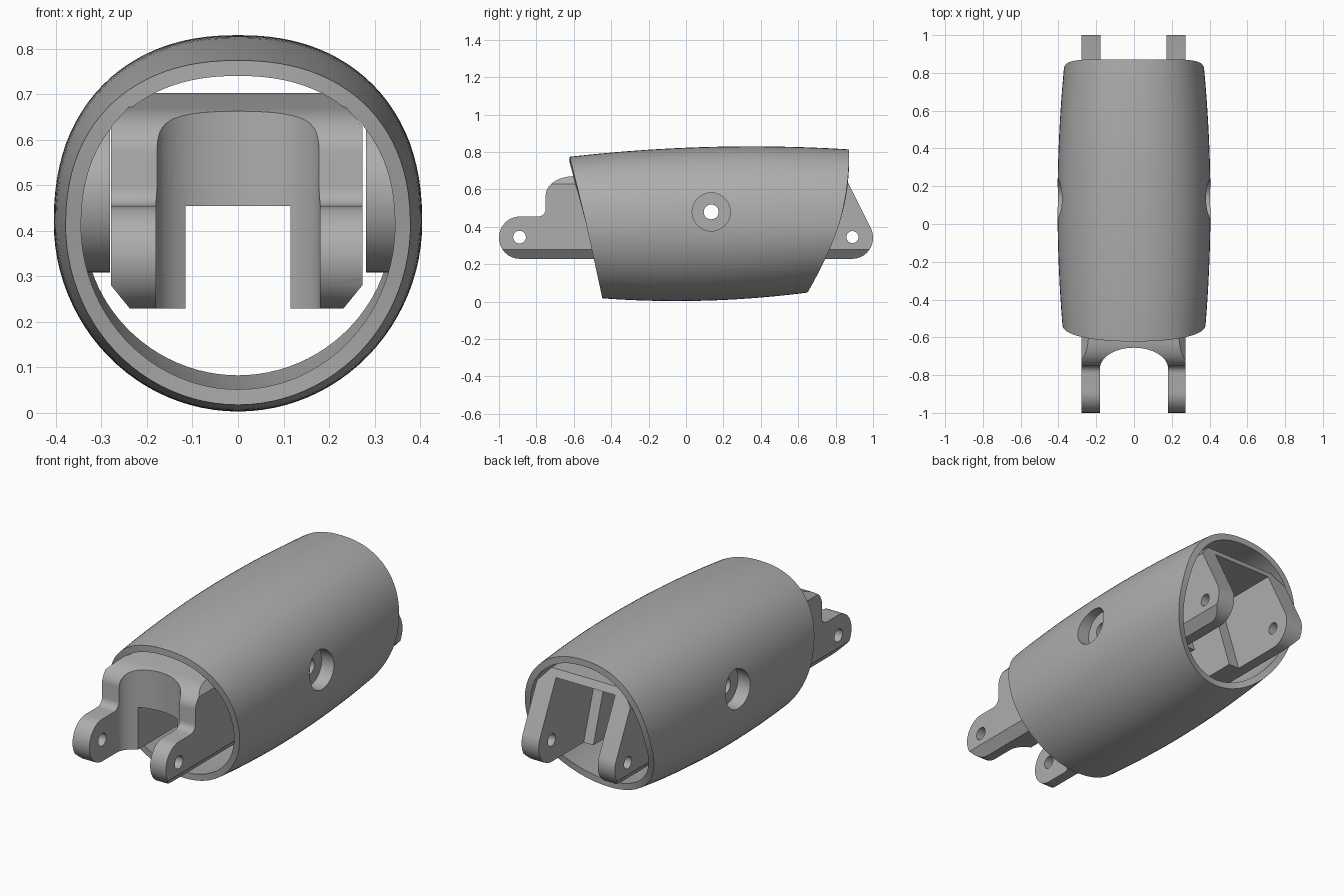
import bpy, bmesh
from math import sin, cos, pi, radians
from mathutils import Matrix

if "Cube" in bpy.data.objects:
    bpy.data.objects.remove(bpy.data.objects["Cube"])

grey = bpy.data.materials.new("plain_grey")
grey.use_nodes = True
grey.diffuse_color = (0.42, 0.42, 0.42, 1)
grey.node_tree.nodes["Principled BSDF"].inputs["Base Color"].default_value = grey.diffuse_color


def finish(name, bm):
    bmesh.ops.recalc_face_normals(bm, faces=bm.faces)
    mesh = bpy.data.meshes.new(name)
    bm.to_mesh(mesh)
    bm.free()
    mesh.materials.append(grey)
    obj = bpy.data.objects.new(name, mesh)
    bpy.context.collection.objects.link(obj)
    return obj


def prism(name, points, place, lo, hi):
    """Extrude a closed 2D profile; place(u, v, w) maps it into space."""
    bm = bmesh.new()
    ends = [[bm.verts.new(place(u, v, w)) for u, v in points] for w in (lo, hi)]
    n = len(points)
    for e in ends:
        bm.faces.new(e)
    for i in range(n):
        j = (i + 1) % n
        bm.faces.new((ends[0][i], ends[0][j], ends[1][j], ends[1][i]))
    return finish(name, bm)


def along_x(u, v, w):
    return (w, u, v)


def along_y(u, v, w):
    return (u, w, v)


def along_z(u, v, w):
    return (u, v, w)


def arc(cu, cv, ru, rv, a0, a1, n=16):
    angles = [radians(a0 + (a1 - a0) * i / n) for i in range(n + 1)]
    return [(cu + ru * cos(a), cv + rv * sin(a)) for a in angles]


def circle(cu, cv, r, n=48, rv=None):
    return arc(cu, cv, r, rv or r, 0, 360, n)[:-1]


def boolean(obj, tool, operation="DIFFERENCE"):
    mod = obj.modifiers.new("cut", "BOOLEAN")
    mod.operation, mod.object, mod.solver = operation, tool, "EXACT"
    bpy.context.view_layer.objects.active = obj
    bpy.ops.object.modifier_apply(modifier=mod.name)
    bpy.data.objects.remove(tool)


def smooth(obj):
    bpy.ops.object.select_all(action="DESELECT")
    obj.select_set(True)
    bpy.context.view_layer.objects.active = obj
    bpy.ops.object.shade_smooth_by_angle(angle=radians(28))


# Barrel-shaped sleeve with a slanted front and a curved back edge
SEGS, ROWS, MID = 96, 24, 0.42


def sleeve_point(a, t, inset):
    c, s = cos(a), sin(a)
    power = 2 / 2.25 if s > 0 else 1
    px = abs(c) ** power * (1 if c > 0 else -1)
    pz = abs(s) ** power * (1 if s > 0 else -1)
    z = MID + pz * (0.385 if s > 0 else 0.39)
    front = -0.445 - 0.225 * (z - 0.02)
    back = 0.872 - 0.395 * (0.78 - z) ** 2
    y = front + (back - front) * t
    width = 0.405 - 0.065 * (y - 0.1) ** 2 - inset
    top = 0.83 - 0.059 * (y - 0.35) ** 2 - inset
    bottom = 0.003 + 0.093 * (y + 0.05) ** 2 + inset
    return (px * width, y, MID + pz * ((top - MID) if s > 0 else (MID - bottom)))


def sleeve_rings(bm, inset):
    return [[bm.verts.new(sleeve_point(2 * pi * i / SEGS, r / ROWS, inset))
             for i in range(SEGS)] for r in range(ROWS + 1)]


def bridge(bm, a, b):
    for i in range(SEGS):
        j = (i + 1) % SEGS
        bm.faces.new((a[i], a[j], b[j], b[i]))


bm = bmesh.new()
outer, inner = sleeve_rings(bm, 0), sleeve_rings(bm, 0.034)
loop = outer + inner[::-1]
for k in range(len(loop)):
    bridge(bm, loop[k], loop[(k + 1) % len(loop)])
sleeve = finish("outer_sleeve", bm)

# Round pivot bosses trimmed to the sleeve, with counterbored screw holes
PY, PZ = 0.135, 0.48
parts = [sleeve]
for side, word in ((1, "left"), (-1, "right")):
    boss = prism(word + "_pivot_boss", circle(PY, PZ, 0.172), along_x, side * 0.281, side * 0.45)
    bm = bmesh.new()
    rings = sleeve_rings(bm, 0.015)
    for k in range(ROWS):
        bridge(bm, rings[k], rings[k + 1])
    bm.faces.new(rings[0])
    bm.faces.new(rings[-1])
    boolean(boss, finish("trim", bm), "INTERSECT")
    for obj in (sleeve, boss):
        boolean(obj, prism("bore", circle(PY, PZ, 0.102), along_x, side * 0.33, side * 0.5))
    boolean(boss, prism("hole", circle(PY, PZ, 0.04), along_x, side * 0.2, side * 0.5))
    parts.append(boss)

# Inner link: side silhouette extruded across, then trimmed to a chamfered section
side_profile = (arc(-0.89, 0.342, 0.11, 0.113, 270, 90)
                + arc(-0.79, 0.495, 0.04, 0.04, 270, 360, 6)
                + arc(-0.60, 0.57, 0.15, 0.10, 180, 95, 12)
                + [(-0.45, 0.703), (0.835, 0.703), (0.87, 0.63)]
                + arc(0.89, 0.342, 0.11, 0.113, 25, -90))
link = prism("inner_link", side_profile, along_x, -0.279, 0.273)
section = [(-0.279, 0.28), (-0.23, 0.22), (0.224, 0.22), (0.273, 0.28),
           (0.273, 0.63), (0.205, 0.71), (-0.205, 0.71), (-0.279, 0.63)]
boolean(link, prism("section", section, along_y, -1.1, 1.1), "INTERSECT")

# Scooped front fork
scoop = [(-0.18, -1.2), (0.18, -1.2)] + arc(0, -0.765, 0.18, 0.11, 0, 180, 32)
boolean(link, prism("scoop", scoop, along_z, 0.1, 0.9))

# Central channel with a higher roof behind the front bridge
channel = [(-1.1, 0.1), (1.1, 0.1), (1.1, 0.665), (-0.42, 0.665), (-0.42, 0.455), (-1.1, 0.455)]
boolean(link, prism("channel", channel, along_x, -0.115, 0.115))

# Wider slanted pocket between the rear arms
pocket = [(0.66, 0.1), (1.1, 0.1), (1.1, 0.665), (0.48, 0.665)]
boolean(link, prism("pocket", pocket, along_x, -0.178, 0.172))

# Hinge pin holes and the pivot hole
for y, z, r in ((-0.89, 0.345, 0.034), (0.89, 0.345, 0.032), (PY, PZ, 0.04)):
    boolean(link, prism("pin", circle(y, z, r, 32), along_x, -0.5, 0.5))
parts.append(link)

for part in parts:
    smooth(part)
